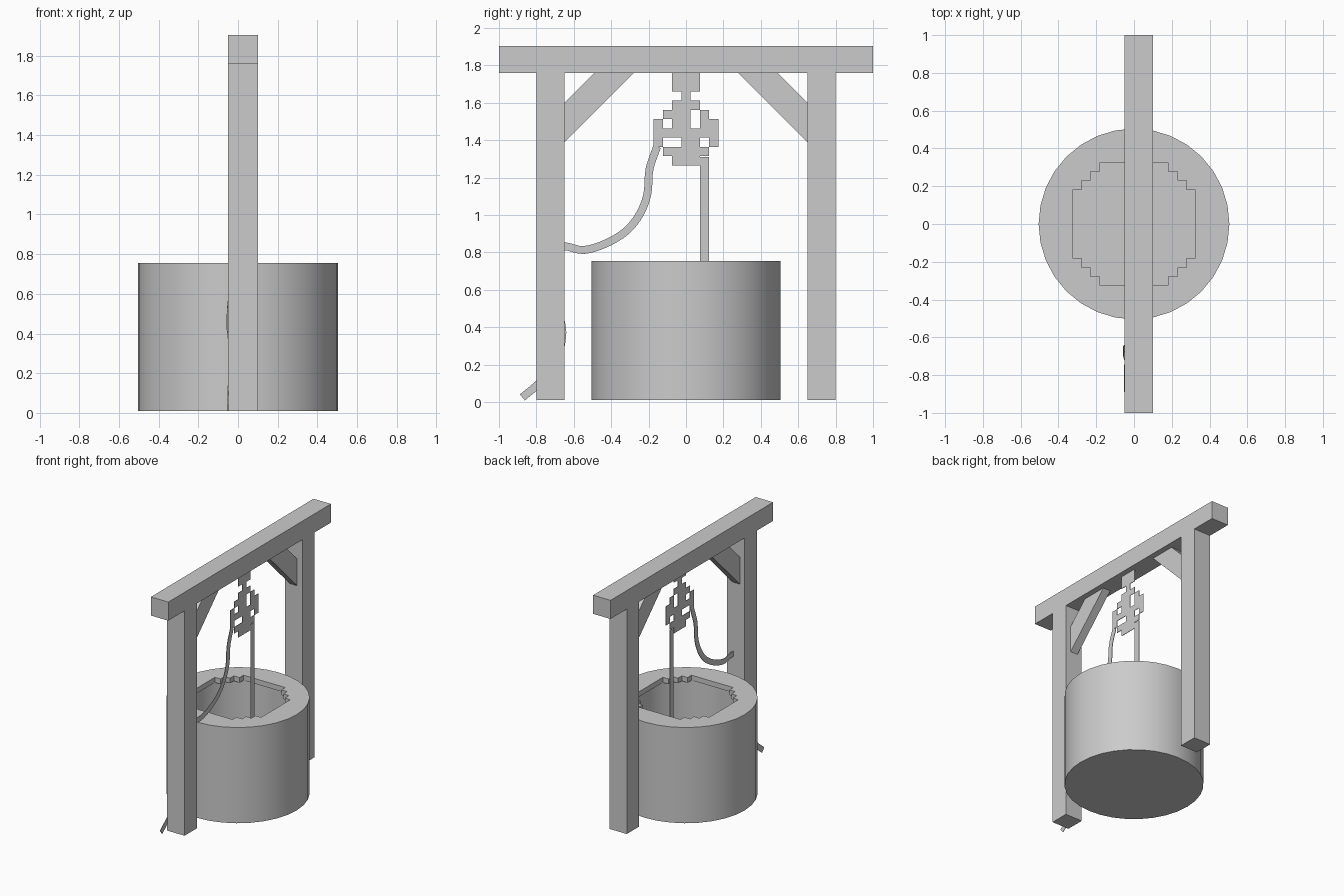
import bpy, bmesh, math
from mathutils import Vector

cube = bpy.data.objects.get("Cube")
if cube:
    bpy.data.objects.remove(cube, do_unlink=True)

grey = bpy.data.materials.new("plain grey")
grey.use_nodes = True
shade = (0.6, 0.6, 0.6, 1)
grey.diffuse_color = shade
grey.node_tree.nodes["Principled BSDF"].inputs["Base Color"].default_value = shade


def finish(name, bm, recalc=True):
    if recalc:
        bmesh.ops.recalc_face_normals(bm, faces=bm.faces[:])
    mesh = bpy.data.meshes.new(name)
    bm.to_mesh(mesh)
    bm.free()
    obj = bpy.data.objects.new(name, mesh)
    bpy.context.collection.objects.link(obj)
    mesh.materials.append(grey)
    return obj


def slab(name, outline, x0, x1):
    """Extrude a (y, z) outline from x0 to x1."""
    bm = bmesh.new()
    face = bm.faces.new([bm.verts.new((x0, y, z)) for y, z in outline])
    ext = bmesh.ops.extrude_face_region(bm, geom=[face])["geom"]
    moved = [v for v in ext if isinstance(v, bmesh.types.BMVert)]
    bmesh.ops.translate(bm, verts=moved, vec=(x1 - x0, 0, 0))
    return finish(name, bm)


def box(name, y0, y1, z0, z1, x0=-0.05, x1=0.1):
    return slab(name, [(y0, z0), (y1, z0), (y1, z1), (y0, z1)], x0, x1)


def thicken(obj, amount=0.004):
    mod = obj.modifiers.new("thickness", "SOLIDIFY")
    mod.thickness = amount
    mod.offset = 0


# Timber frame
box("top_beam", -1, 1, 1.76, 1.905)
for side, label in ((-1, "front"), (1, "back")):
    box(label + "_post", side * 0.65, side * 0.8, 0.01, 1.76)
    brace = [(0.65, 1.6), (0.49, 1.76), (0.28, 1.76), (0.65, 1.39)]
    slab(label + "_brace", [(side * y, z) for y, z in brace], -0.01, 0.055)

# Well body: outer wall, closed base and round shaft
SIDES = 32
OUTER, TOP, RIM = 0.505, 0.755, 0.04
profile = [(0, 0.01), (OUTER, 0.01), (OUTER, TOP - RIM), (0.375, TOP - RIM), (0.375, 0.06), (0, 0.06)]
bm = bmesh.new()
pts = [bm.verts.new((r, 0, z)) for r, z in profile]
edges = [bm.edges.new(pair) for pair in zip(pts, pts[1:])]
bmesh.ops.spin(bm, geom=pts + edges, axis=(0, 0, 1), cent=(0, 0, 0),
               angle=math.tau, steps=SIDES, use_duplicate=False)
bmesh.ops.remove_doubles(bm, verts=bm.verts[:], dist=0.0005)
well = finish("well_body", bm)

# Rim slab with a stepped opening
corner = [(0.325, 0.18), (0.277, 0.18), (0.277, 0.23), (0.23, 0.23), (0.23, 0.277), (0.18, 0.277), (0.18, 0.325)]
hole = []
for quarter in range(4):
    c, s = round(math.cos(quarter * math.pi / 2)), round(math.sin(quarter * math.pi / 2))
    hole += [(c * x - s * y, s * x + c * y) for x, y in corner]
ring = [(OUTER * math.cos(math.tau * i / SIDES), OUTER * math.sin(math.tau * i / SIDES)) for i in range(SIDES)]
bm = bmesh.new()
edges = []
for loop in (ring, hole):
    verts = [bm.verts.new((x, y, TOP)) for x, y in loop]
    edges += [bm.edges.new((verts[i - 1], verts[i])) for i in range(len(verts))]
bmesh.ops.triangle_fill(bm, edges=edges, use_beauty=True, normal=(0, 0, 1))
ext = bmesh.ops.extrude_face_region(bm, geom=bm.faces[:], use_keep_orig=True)["geom"]
bmesh.ops.translate(bm, verts=[v for v in ext if isinstance(v, bmesh.types.BMVert)], vec=(0, 0, -RIM))
rim = finish("well_rim", bm)

for obj in (well, rim):
    bpy.ops.object.select_all(action="DESELECT")
    obj.select_set(True)
    bpy.context.view_layer.objects.active = obj
    bpy.ops.object.shade_smooth_by_angle(angle=math.radians(30))

# Hanging pulley, cut from a flat sheet on a square grid
HANG_X = 0.055
pulley_rows = ["..###..", "..###..", "...#...", "..###..", ".###.#.",
               "#.##.##", "#######", "#..##.#", ".#####.", "..###.."]
STEP = 0.0495
bm = bmesh.new()
for r, row in enumerate(pulley_rows):
    for c, mark in enumerate(row):
        if mark == "#":
            y, z = (c - 3.5) * STEP, 1.76 - r * STEP
            quad = [(y, z - STEP), (y + STEP, z - STEP), (y + STEP, z), (y, z)]
            bm.faces.new([bm.verts.new((HANG_X, *p)) for p in quad])
bmesh.ops.remove_doubles(bm, verts=bm.verts[:], dist=0.001)
thicken(finish("pulley", bm))

# Straight rope running down into the well
box("well_rope", 0.075, 0.124, 0.1, 1.31, HANG_X - 0.002, HANG_X + 0.002)

# Loose rope: a flat ribbon swept along a smooth path to the front post
path = [Vector(p) for p in (
    (0.055, -0.155, 1.365), (0.055, -0.195, 1.245), (0.055, -0.207, 1.11), (0.055, -0.25, 1.0),
    (0.055, -0.325, 0.91), (0.055, -0.435, 0.845), (0.055, -0.55, 0.813), (0.05, -0.65, 0.832),
    (0.02, -0.72, 0.8), (-0.04, -0.71, 0.62), (-0.056, -0.675, 0.46), (-0.048, -0.662, 0.35),
    (-0.048, -0.7, 0.2), (-0.05, -0.78, 0.105), (-0.05, -0.875, 0.025))]


def spline(points, cuts=5):
    padded = [2 * points[0] - points[1]] + points + [2 * points[-1] - points[-2]]
    out = []
    for a, b, c, d in zip(padded, padded[1:], padded[2:], padded[3:]):
        for i in range(cuts):
            t = i / cuts
            out.append(0.5 * (2 * b + (c - a) * t + (2 * a - 5 * b + 4 * c - d) * t ** 2
                              + (3 * b - a - 3 * c + d) * t ** 3))
    return out + [points[-1]]


line = spline(path)
bm = bmesh.new()
previous = None
for i, p in enumerate(line):
    along = line[min(i + 1, len(line) - 1)] - line[max(i - 1, 0)]
    across = Vector((0, -along.z, along.y)).normalized() * 0.021
    pair = [bm.verts.new(p - across), bm.verts.new(p + across)]
    if previous:
        bm.faces.new((previous[0], previous[1], pair[1], pair[0]))
    previous = pair
thicken(finish("loose_rope", bm))
